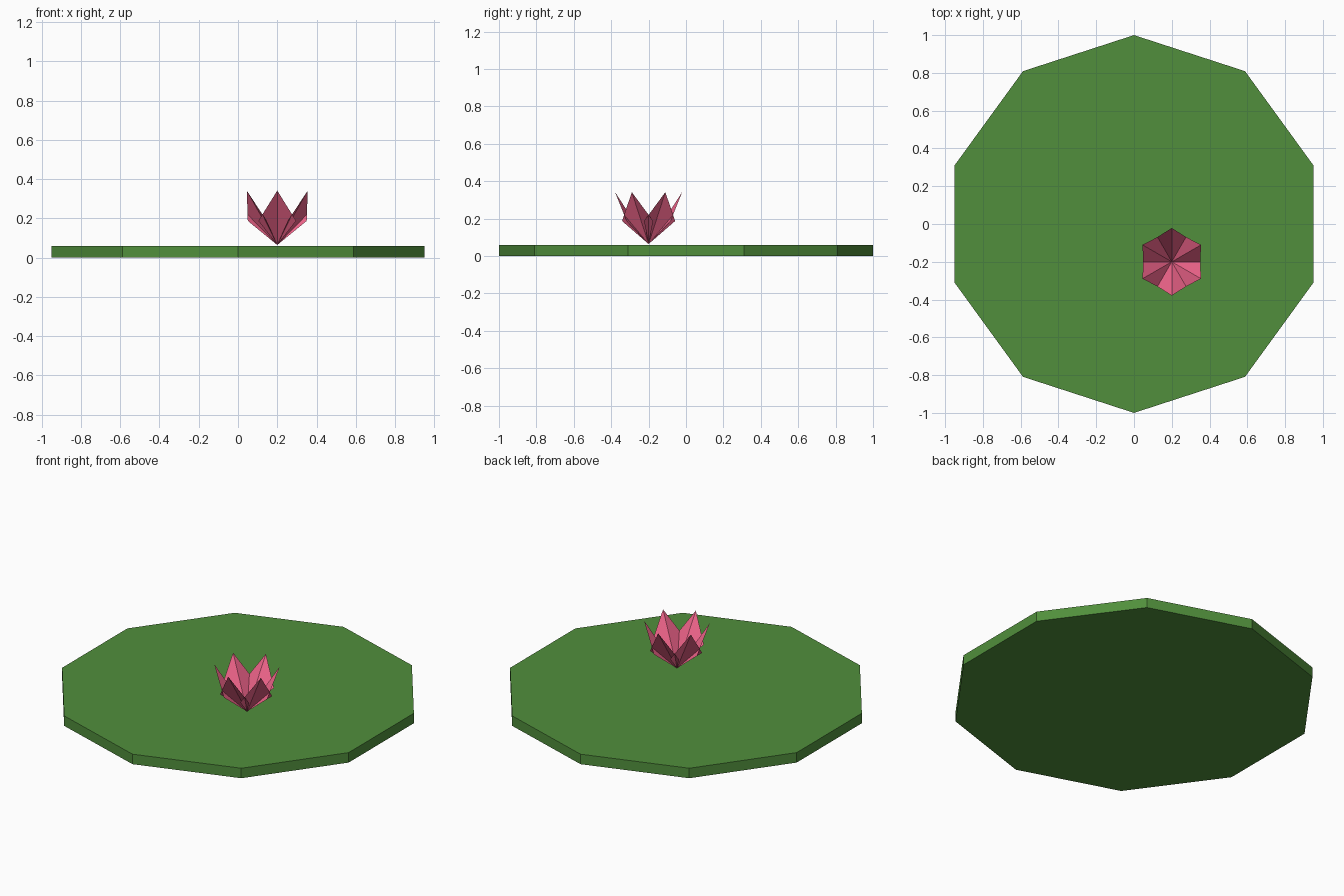
import bpy, bmesh
from math import pi, sin, cos
from mathutils import Matrix, Vector

if "Cube" in bpy.data.objects:
    bpy.data.objects.remove(bpy.data.objects["Cube"])


def material(name, color):
    m = bpy.data.materials.new(name)
    m.diffuse_color = color
    m.use_nodes = True
    m.node_tree.nodes["Principled BSDF"].inputs["Base Color"].default_value = m.diffuse_color
    return m


def finish(bm, name, mat):
    me = bpy.data.meshes.new(name)
    bm.to_mesh(me)
    bm.free()
    me.materials.append(mat)
    ob = bpy.data.objects.new(name, me)
    bpy.context.collection.objects.link(ob)
    return ob


green = material("leaf_green", (0.082, 0.275, 0.045, 1))
pink = material("petal_pink", (0.88, 0.13, 0.26, 1))

# Floating leaf: ten-sided disc with a corner pointing to the back
THICK = 0.06
bm = bmesh.new()
ring = [bm.verts.new((sin(2 * pi * i / 10), cos(2 * pi * i / 10), 0)) for i in range(10)]
base = bm.faces.new(ring)
ext = bmesh.ops.extrude_face_region(bm, geom=[base], use_keep_orig=True)
top = [v for v in ext["geom"] if isinstance(v, bmesh.types.BMVert)]
bmesh.ops.translate(bm, verts=top, vec=(0, 0, THICK))
bmesh.ops.recalc_face_normals(bm, faces=bm.faces)
finish(bm, "leaf_pad", green)

# Blossom: six overlapping kite petals, each creased from base to tip
PETAL = [(0, 0, 0), (0.118, -0.096, 0.123), (0.179, 0, 0.277), (0.118, 0.096, 0.123)]
bm = bmesh.new()
for i in range(6):
    turn = Matrix.Rotation(pi / 2 + i * pi / 3, 3, 'Z')
    root, right, tip, left = [bm.verts.new(turn @ Vector(p)) for p in PETAL]
    bm.faces.new((root, tip, left))
    bm.faces.new((root, right, tip))
for f in bm.faces:
    f.normal_update()
    if f.normal.z < 0:
        f.normal_flip()
flower = finish(bm, "blossom", pink)
flower.location = (0.2, -0.2, 0.064)
